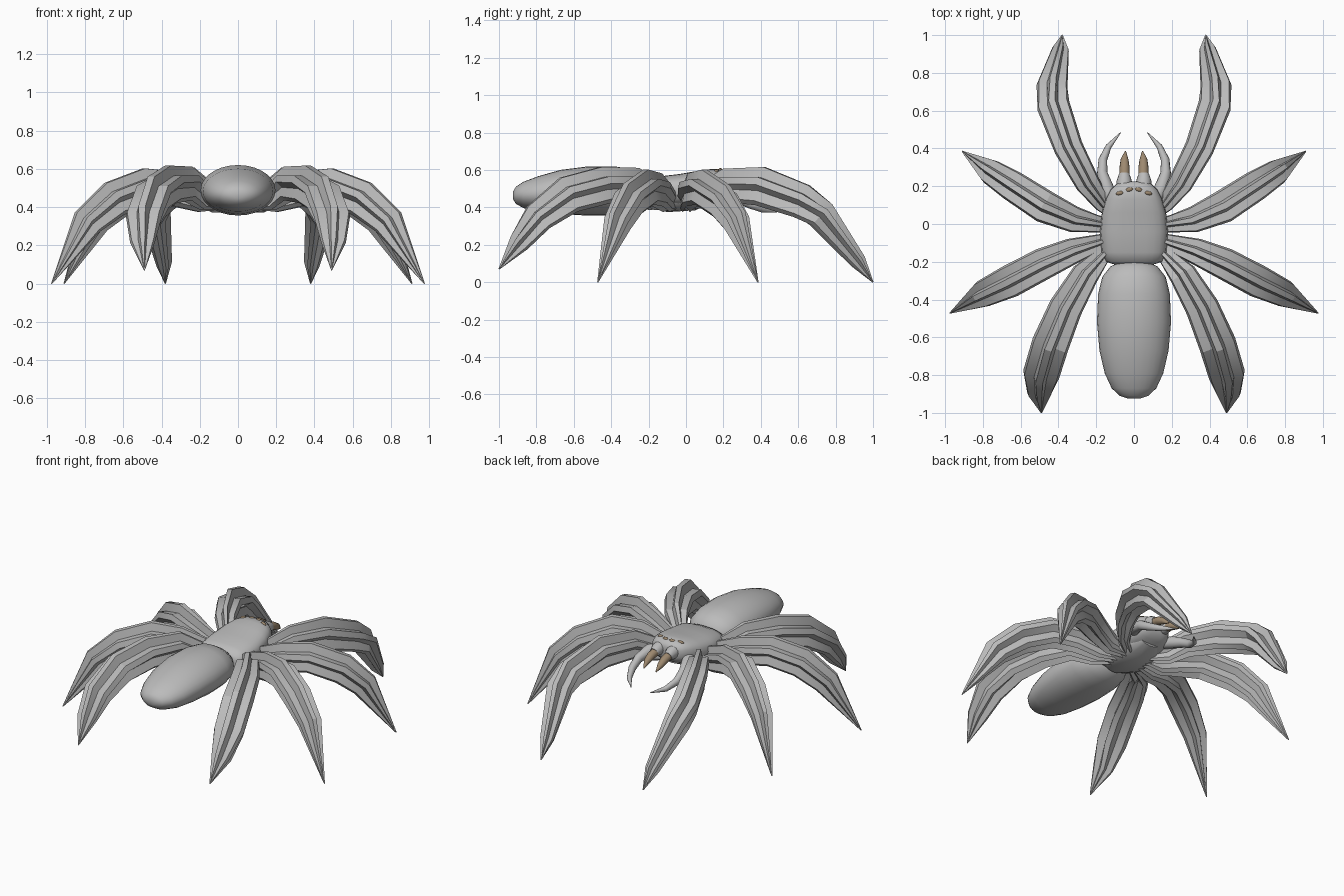
import bpy, bmesh, math
from mathutils import Vector


def material(name, rgb):
    m = bpy.data.materials.new(name)
    m.diffuse_color = (*rgb, 1)
    return m


GREY = material("grey_body", (0.5, 0.5, 0.5))
TAN = material("tan_fang", (0.34, 0.25, 0.16))


def circle(n):
    return [(math.cos(2 * math.pi * i / n), math.sin(2 * math.pi * i / n)) for i in range(n)]


def lobed(lobes, groove, spread):
    """Blunt ridges split by grooves, with one ridge on top."""
    out = []
    for i in range(lobes):
        mid = 90 + 360 * i / lobes
        for a, r in ((mid - spread, 1), (mid + spread, 1), (mid + 180 / lobes, groove)):
            out.append((r * math.cos(math.radians(a)), r * math.sin(math.radians(a))))
    return out


def loft(name, stations, section, mat, angle, frame=None):
    """Skin a section along stations of (x, y, z, half_width, half_height)."""
    bm = bmesh.new()
    pts = [Vector(s[:3]) for s in stations]
    rings = []
    for i, s in enumerate(stations):
        t = (pts[min(i + 1, len(pts) - 1)] - pts[max(i - 1, 0)]).normalized()
        side = t.cross(Vector((0, 0, 1))).normalized()
        up = side.cross(t)
        if frame:
            side, up = frame
        rings.append([bm.verts.new(pts[i] + side * a * s[3] + up * b * s[4]) for a, b in section])
    n = len(section)
    for r, q in zip(rings, rings[1:]):
        for k in range(n):
            bm.faces.new((r[k], r[(k + 1) % n], q[(k + 1) % n], q[k]))
    bm.faces.new(rings[0])
    bm.faces.new(rings[-1])
    bmesh.ops.recalc_face_normals(bm, faces=bm.faces)
    me = bpy.data.meshes.new(name)
    bm.to_mesh(me)
    bm.free()
    me.materials.append(mat)
    ob = bpy.data.objects.new(name, me)
    bpy.context.collection.objects.link(ob)
    bpy.ops.object.select_all(action='DESELECT')
    ob.select_set(True)
    bpy.context.view_layer.objects.active = ob
    bpy.ops.object.shade_smooth_by_angle(angle=math.radians(angle))
    return ob


def pair(name, stations, section, mat, angle):
    for label, s in (("right", 1), ("left", -1)):
        loft(f"{name}_{label}", [(s * p[0], *p[1:]) for p in stations], section, mat, angle)


UPRIGHT = (Vector((1, 0, 0)), Vector((0, 0, 1)))

# Abdomen: long rounded egg
loft("abdomen", [
    (0, -0.925, 0.465, 0.03, 0.02), (0, -0.91, 0.465, 0.075, 0.045),
    (0, -0.87, 0.467, 0.118, 0.07), (0, -0.79, 0.472, 0.155, 0.095),
    (0, -0.67, 0.483, 0.183, 0.118), (0, -0.52, 0.488, 0.196, 0.132),
    (0, -0.37, 0.488, 0.19, 0.13), (0, -0.28, 0.487, 0.168, 0.115),
    (0, -0.225, 0.485, 0.125, 0.085), (0, -0.195, 0.48, 0.06, 0.04)],
    circle(28), GREY, 60, UPRIGHT)

# Head and thorax in one boxy rounded shell
boxy = [(math.copysign(abs(a) ** 0.75, a), math.copysign(abs(b) ** 0.75, b)) for a, b in circle(24)]
loft("thorax", [
    (0, -0.215, 0.48, 0.10, 0.04), (0, -0.20, 0.48, 0.15, 0.065),
    (0, -0.15, 0.485, 0.172, 0.08), (0, -0.04, 0.49, 0.18, 0.088),
    (0, 0.06, 0.505, 0.17, 0.09), (0, 0.13, 0.52, 0.15, 0.085),
    (0, 0.18, 0.53, 0.125, 0.075), (0, 0.215, 0.535, 0.09, 0.055),
    (0, 0.225, 0.535, 0.05, 0.03)], boxy, GREY, 60, UPRIGHT)

# Breast plate where the legs meet
loft("breast_plate", [
    (0, -0.2, 0.43, 0.06, 0.03), (0, -0.1, 0.42, 0.14, 0.045),
    (0, 0.05, 0.43, 0.14, 0.045), (0, 0.15, 0.46, 0.07, 0.03)],
    circle(12), GREY, 40, UPRIGHT)

# Jaws with fangs
pair("jaw", [(0.05, 0.16, 0.55, 0.04, 0.04), (0.052, 0.23, 0.54, 0.04, 0.04),
             (0.052, 0.265, 0.53, 0.028, 0.03)], circle(14), GREY, 60)
pair("fang", [(0.05, 0.24, 0.535, 0.027, 0.027), (0.05, 0.30, 0.522, 0.027, 0.026),
              (0.05, 0.345, 0.50, 0.02, 0.02), (0.045, 0.385, 0.47, 0.003, 0.003)],
     circle(12), TAN, 60)

# Feelers curving inwards
pair("feeler", [(0.10, 0.10, 0.50, 0.03, 0.03), (0.145, 0.19, 0.49, 0.038, 0.038),
                (0.168, 0.27, 0.46, 0.028, 0.03), (0.165, 0.34, 0.42, 0.023, 0.025),
                (0.135, 0.41, 0.39, 0.016, 0.018), (0.07, 0.485, 0.375, 0.002, 0.002)],
     circle(12), GREY, 60)

# Row of eyes on the brow
for name, x, y, z in (("inner_eye", 0.026, 0.182, 0.600), ("outer_eye", 0.075, 0.164, 0.596)):
    pair(name, [(x - 0.02, y + 0.004, z, 0.003, 0.003), (x - 0.01, y + 0.002, z, 0.011, 0.011),
                (x + 0.01, y - 0.003, z - 0.004, 0.011, 0.011),
                (x + 0.02, y - 0.006, z - 0.006, 0.003, 0.003)], circle(10), TAN, 60)

# Legs: deep, grooved, arched, tapering to a point
legs = {
    "front_leg": [
        (0.03, 0.0, 0.42, 0.03, 0.03), (0.17, 0.11, 0.465, 0.045, 0.08),
        (0.245, 0.215, 0.515, 0.066, 0.095), (0.345, 0.40, 0.51, 0.078, 0.11),
        (0.425, 0.62, 0.43, 0.088, 0.098), (0.435, 0.72, 0.36, 0.083, 0.085),
        (0.39, 0.92, 0.11, 0.045, 0.045), (0.38, 1.0, 0.0, 0.003, 0.003)],
    "second_leg": [
        (0.03, 0.0, 0.42, 0.03, 0.03), (0.19, 0.0, 0.45, 0.045, 0.085),
        (0.32, 0.025, 0.49, 0.07, 0.095), (0.47, 0.09, 0.505, 0.088, 0.10),
        (0.64, 0.20, 0.43, 0.082, 0.10), (0.75, 0.27, 0.325, 0.068, 0.085),
        (0.91, 0.385, 0.0, 0.003, 0.003)],
    "third_leg": [
        (0.03, -0.06, 0.42, 0.03, 0.03), (0.19, -0.10, 0.45, 0.045, 0.085),
        (0.33, -0.145, 0.49, 0.07, 0.095), (0.48, -0.21, 0.505, 0.085, 0.10),
        (0.65, -0.30, 0.44, 0.088, 0.10), (0.79, -0.365, 0.32, 0.073, 0.085),
        (0.975, -0.472, 0.0, 0.003, 0.003)],
    "rear_leg": [
        (0.03, -0.08, 0.42, 0.03, 0.03), (0.17, -0.17, 0.455, 0.045, 0.08),
        (0.26, -0.27, 0.52, 0.074, 0.095), (0.36, -0.44, 0.515, 0.09, 0.105),
        (0.44, -0.63, 0.465, 0.10, 0.105), (0.49, -0.79, 0.345, 0.098, 0.085),
        (0.50, -0.89, 0.21, 0.065, 0.06), (0.49, -1.0, 0.07, 0.003, 0.003)],
}
for name, path in legs.items():
    pair(name, path, lobed(5, 0.58, 11), GREY, 25)
